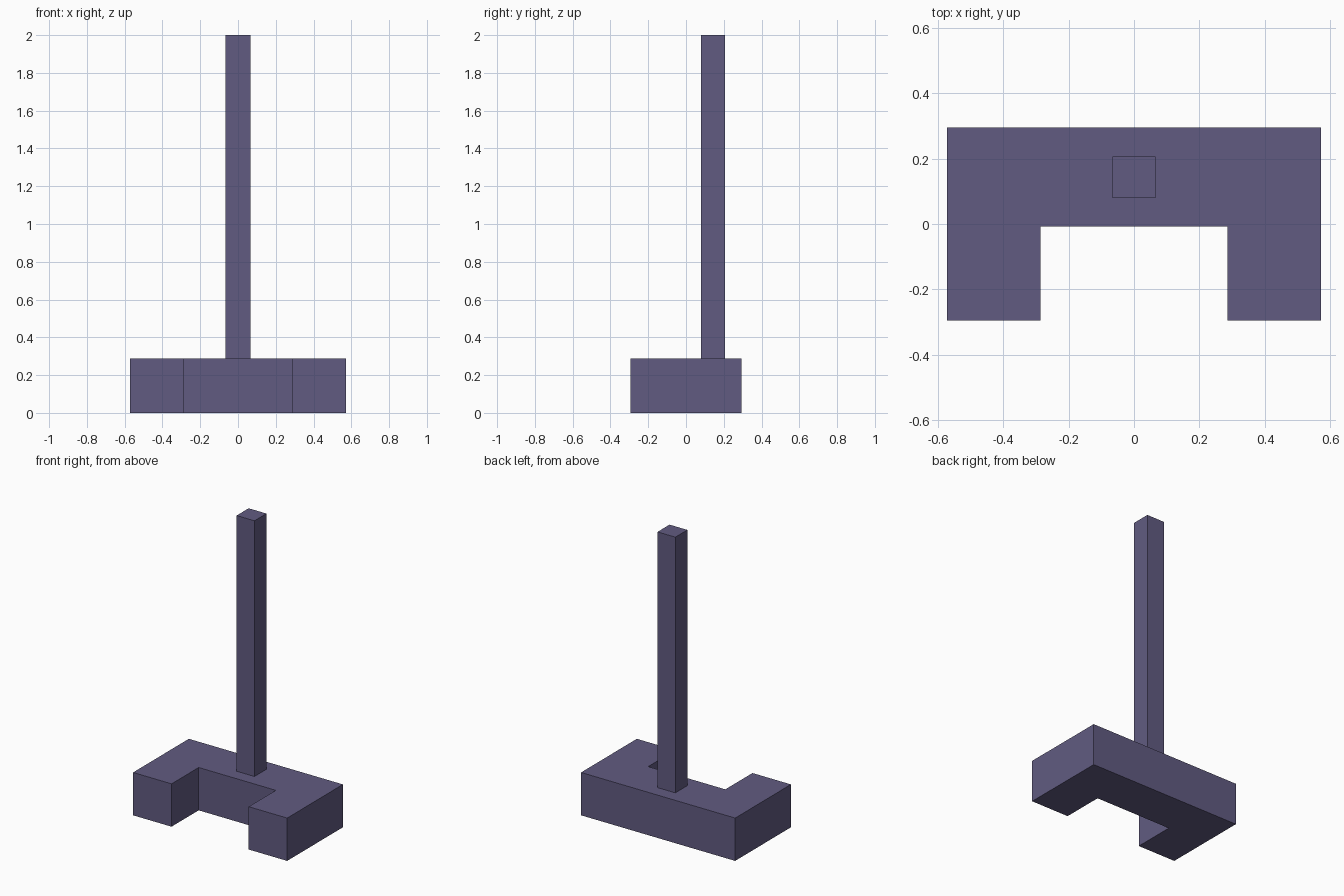
import bpy
import bmesh

if "Cube" in bpy.data.objects:
    bpy.data.objects.remove(bpy.data.objects["Cube"])

BASE_TOP = 0.287

purple = bpy.data.materials.new("muted_purple")
purple.diffuse_color = (0.12, 0.105, 0.22, 1.0)
purple.use_nodes = True
purple.node_tree.nodes["Principled BSDF"].inputs["Base Color"].default_value = purple.diffuse_color


def extruded_profile(name, points, z_bottom, z_top):
    """Raise a flat outline (counter-clockwise from above) into a solid."""
    bm = bmesh.new()
    face = bm.faces.new([bm.verts.new((x, y, z_bottom)) for x, y in points])
    result = bmesh.ops.extrude_face_region(bm, geom=[face], use_keep_orig=True)
    top = [v for v in result["geom"] if isinstance(v, bmesh.types.BMVert)]
    bmesh.ops.translate(bm, verts=top, vec=(0, 0, z_top - z_bottom))
    bmesh.ops.recalc_face_normals(bm, faces=bm.faces)
    mesh = bpy.data.meshes.new(name)
    bm.to_mesh(mesh)
    bm.free()
    mesh.materials.append(purple)
    obj = bpy.data.objects.new(name, mesh)
    bpy.context.collection.objects.link(obj)
    return obj


# U-shaped base, open towards the front: right half mirrored to the left
right = [(0.286, -0.008), (0.286, -0.295), (0.571, -0.295), (0.571, 0.295)]
left = [(-x, y) for x, y in reversed(right)]
extruded_profile("base", right + left, 0.0, BASE_TOP)

# Square post standing on the back bar of the base
w, y0, y1 = 0.066, 0.08, 0.207
extruded_profile("post", [(-w, y0), (w, y0), (w, y1), (-w, y1)], BASE_TOP, 2.0)
